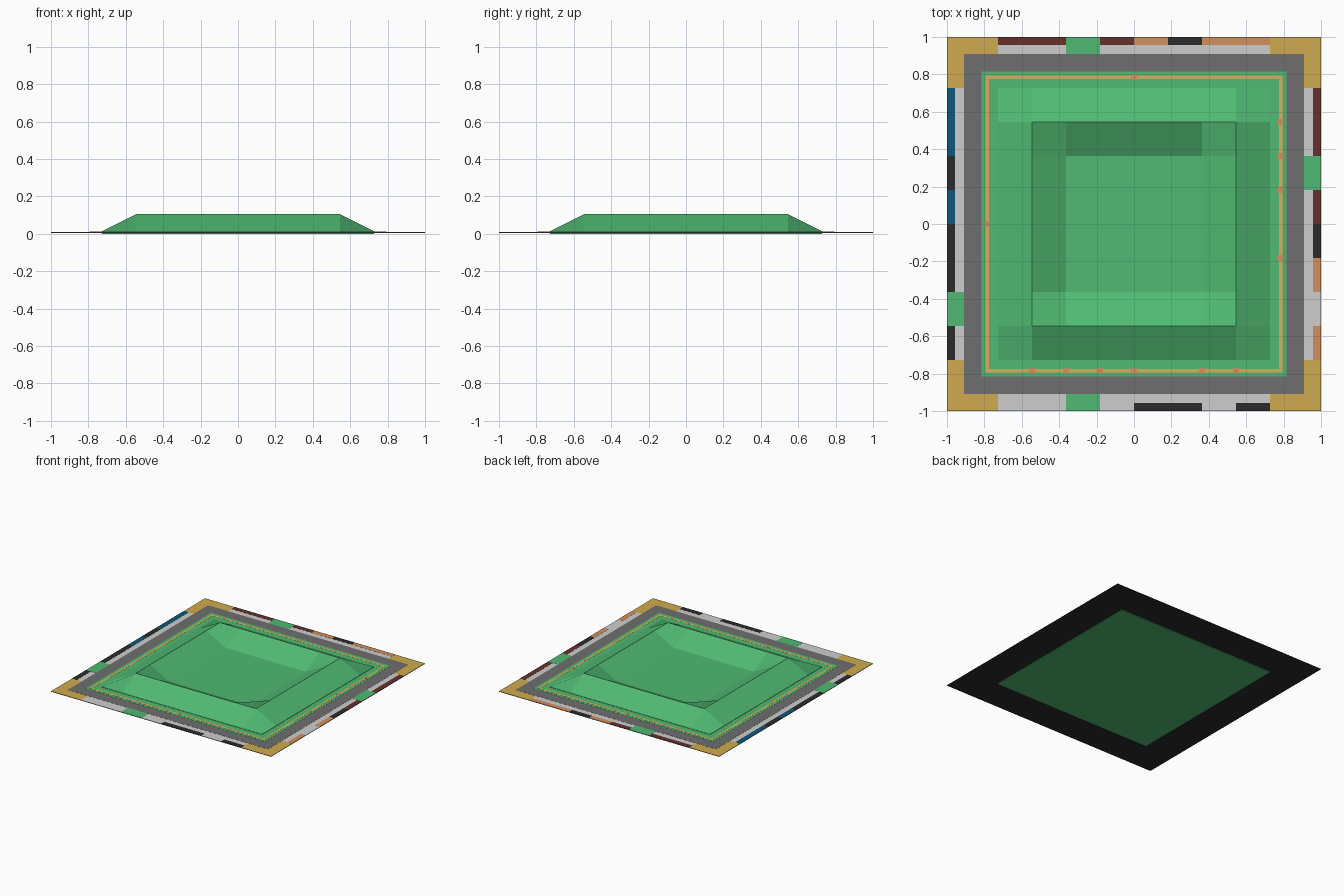
import bpy, bmesh

if "Cube" in bpy.data.objects:
    bpy.data.objects.remove(bpy.data.objects["Cube"])

CELL = 2 / 11          # width of one edge cell
IN = 4 * CELL          # inner edge of the cell track (0.727)


def material(name, r, g, b):
    def lin(c):
        c /= 255
        return c / 12.92 if c <= 0.04045 else ((c + 0.055) / 1.055) ** 2.4
    m = bpy.data.materials.new(name)
    m.diffuse_color = (lin(r), lin(g), lin(b), 1)
    m.use_nodes = True
    m.node_tree.nodes["Principled BSDF"].inputs["Base Color"].default_value = m.diffuse_color
    return m


GREEN = material("green", 80, 186, 114)
GREY = material("mid grey", 110, 110, 110)
LIGHT = material("light grey", 206, 206, 206)
GOLD = material("gold", 207, 171, 78)
LINE = material("pale gold", 218, 176, 92)
ORANGE = material("orange", 209, 143, 93)
RED = material("dark red", 102, 48, 42)
BLACK = material("black", 44, 43, 44)
BLUE = material("blue", 15, 87, 122)


def make_object(name, bm, mat):
    bmesh.ops.recalc_face_normals(bm, faces=bm.faces)
    me = bpy.data.meshes.new(name)
    bm.to_mesh(me)
    bm.free()
    me.materials.append(mat)
    ob = bpy.data.objects.new(name, me)
    bpy.context.collection.objects.link(ob)
    return ob


def plates(name, rects, z0, z1, mat):
    """One object made of thin boxes, each rect = (x0, x1, y0, y1)."""
    bm = bmesh.new()
    for x0, x1, y0, y1 in rects:
        vs = bmesh.ops.create_cube(bm, size=1)["verts"]
        for v in vs:
            v.co.x = max(x0, x1) if v.co.x > 0 else min(x0, x1)
            v.co.y = max(y0, y1) if v.co.y > 0 else min(y0, y1)
            v.co.z = z1 if v.co.z > 0 else z0
    return make_object(name, bm, mat)


def on_side(side, u0, u1, v0, v1):
    """Rect along one side: u runs along the edge, v outwards."""
    return {"N": (u0, u1, v0, v1), "S": (u0, u1, -v1, -v0),
            "E": (v0, v1, u0, u1), "W": (-v1, -v0, u0, u1)}[side]


def ring(a, b):
    """Square frame between half-widths a and b."""
    return [on_side(s, -b, b, a, b) for s in "NS"] + \
           [on_side(s, -a, a, a, b) for s in "EW"]


# Dark base sheet (its underside is what shows from below)
plates("base_board", ring(IN - 0.01, 1), 0.005, 0.007, BLACK)

# Corner squares and the pale cells between them
plates("corner_squares", [(sx * IN, sx, sy * IN, sy) for sx in (-1, 1) for sy in (-1, 1)],
       0.007, 0.009, GOLD)
plates("edge_cells", [on_side(s, -IN + i * CELL, -IN + (i + 1) * CELL, IN, 1)
                      for s in "NSEW" for i in range(8)], 0.007, 0.009, LIGHT)

# Coloured edge markers, cells in order of rising x or y ('g' fills the whole cell)
SIDES = {"N": "rrgrokoo", "S": "--g-kk-k", "E": "o-okrgrr", "W": "kgkkbkbb"}
MARKS = {"r": ("dark_red_markers", RED), "o": ("orange_markers", ORANGE),
         "k": ("black_markers", BLACK), "b": ("blue_markers", BLUE),
         "g": ("green_cells", GREEN)}
for key, (name, mat) in MARKS.items():
    depth = 0.91 if key == "g" else 0.957
    rects = [on_side(s, -IN + i * CELL, -IN + (i + 1) * CELL, depth, 1)
             for s, row in SIDES.items() for i, c in enumerate(row) if c == key]
    plates(name, rects, 0.009, 0.0098, mat)

# Path, lawn border and trim line
plates("grey_path", ring(IN, 0.91), 0.009, 0.0098, GREY)
plates("lawn_border", ring(IN, 0.815), 0.0098, 0.0106, GREEN)
plates("trim_line", ring(0.776, 0.793), 0.0106, 0.0112, LINE)
STUDS = {"N": (0,), "S": (-3, -2, -1, 0, 2, 3), "E": (-1, 1, 2, 3), "W": (0,)}
plates("trim_studs", [on_side(s, i * CELL - 0.016, i * CELL + 0.016, 0.771, 0.798)
                      for s, row in STUDS.items() for i in row], 0.0112, 0.0116, ORANGE)

# Central lawn: square grid raised along one ridge loop, closed underneath
bm = bmesh.new()
bmesh.ops.create_grid(bm, x_segments=8, y_segments=8, size=IN)
for v in bm.verts:
    step = round(max(abs(v.co.x), abs(v.co.y)) / CELL)
    v.co.z = 0.105 if step == 3 else 0.013
rim = [e for e in bm.edges if e.is_boundary]
skirt = bmesh.ops.extrude_edge_only(bm, edges=rim)["geom"]
for v in skirt:
    if isinstance(v, bmesh.types.BMVert):
        v.co.z = 0
bmesh.ops.holes_fill(bm, edges=[e for e in bm.edges if e.is_boundary], sides=0)
make_object("raised_lawn", bm, GREEN)
